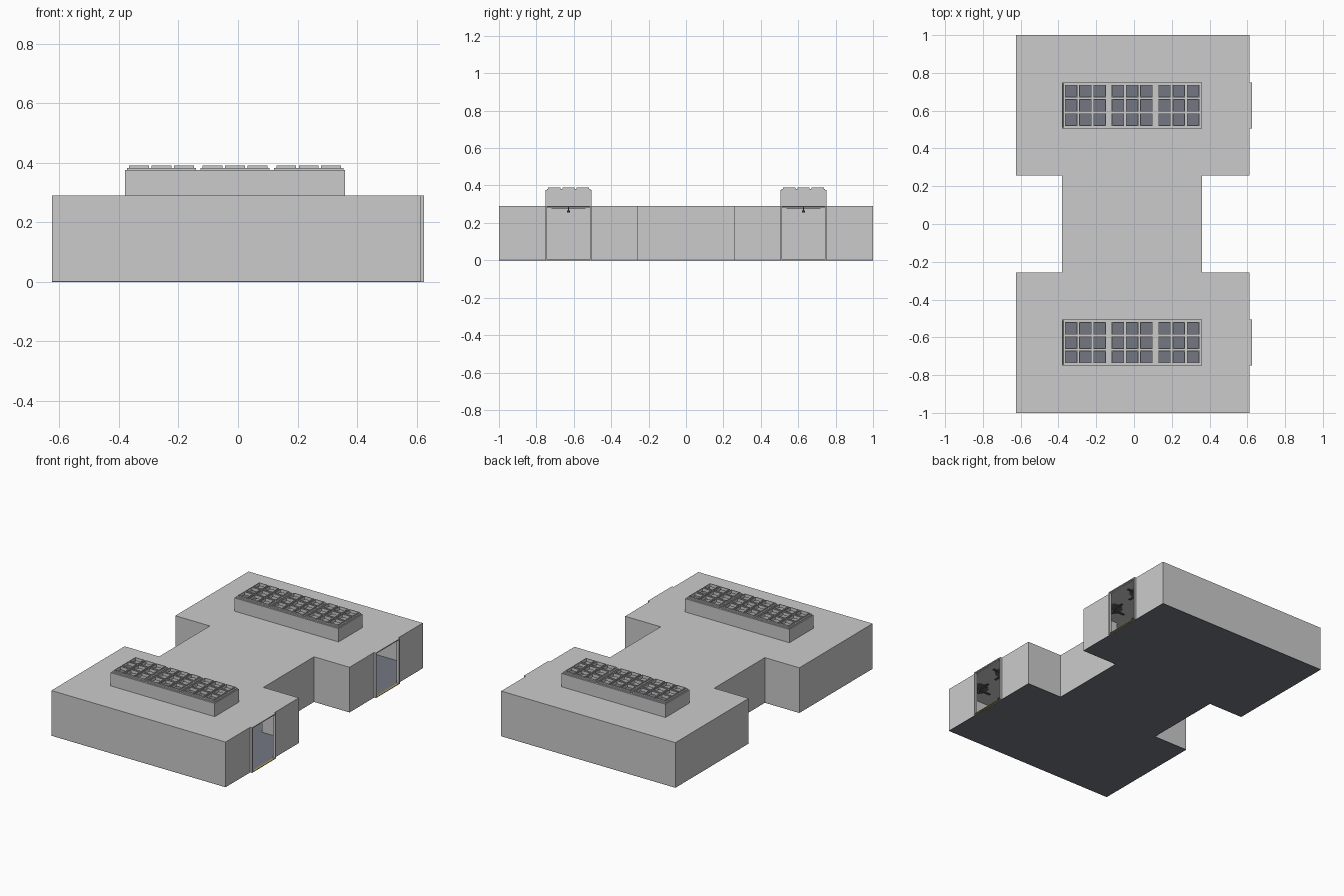
import bpy, bmesh
from mathutils import Matrix, Vector

if "Cube" in bpy.data.objects:
    bpy.data.objects.remove(bpy.data.objects["Cube"])


def material(name, rgb):
    m = bpy.data.materials.new(name)
    m.diffuse_color = (*rgb, 1)
    m.use_nodes = True
    m.node_tree.nodes["Principled BSDF"].inputs["Base Color"].default_value = m.diffuse_color
    return m


GREY = material("light grey wall", (0.60, 0.60, 0.60))
BLUE = material("blue grey floor", (0.175, 0.185, 0.225))
DARK = material("dark grey metal", (0.12, 0.12, 0.12))
YELLOW = material("dull yellow sill", (0.45, 0.36, 0.10))


def finish(name, bm, mat):
    bmesh.ops.recalc_face_normals(bm, faces=bm.faces)
    me = bpy.data.meshes.new(name)
    bm.to_mesh(me)
    bm.free()
    me.materials.append(mat)
    ob = bpy.data.objects.new(name, me)
    bpy.context.collection.objects.link(ob)
    return ob


def box(bm, x0, x1, y0, y1, z0, z1):
    mat = Matrix.Translation(((x0 + x1) / 2, (y0 + y1) / 2, (z0 + z1) / 2)) \
        @ Matrix.Diagonal((x1 - x0, y1 - y0, z1 - z0, 1))
    bmesh.ops.create_cube(bm, size=1, matrix=mat)


def disc(bm, x, y, z0, z1, r, sides=12):
    bmesh.ops.create_cone(bm, cap_ends=True, segments=sides, radius1=r, radius2=r,
                          depth=z1 - z0, matrix=Matrix.Translation((x, y, (z0 + z1) / 2)))


def plan(bm, t, z0, z1):
    """H-shaped footprint, inset by t and extruded."""
    xa, xb, wa, wb, ye, yw = -0.625 + t, 0.612 - t, -0.38 + t, 0.36 - t, 1 - t, 0.257 + t
    pts = [(xa, -ye), (xb, -ye), (xb, -yw), (wb, -yw), (wb, yw), (xb, yw),
           (xb, ye), (xa, ye), (xa, yw), (wa, yw), (wa, -yw), (xa, -yw)]
    f = bm.faces.new([bm.verts.new((x, y, z0)) for x, y in pts])
    r = bmesh.ops.extrude_face_region(bm, geom=[f])
    bmesh.ops.translate(bm, vec=Vector((0, 0, z1 - z0)),
                        verts=[v for v in r["geom"] if isinstance(v, bmesh.types.BMVert)])


def cut(ob, cutter):
    m = ob.modifiers.new("cut", "BOOLEAN")
    m.operation = "DIFFERENCE"
    m.solver = "EXACT"
    m.object = cutter
    bpy.context.view_layer.objects.active = ob
    bpy.ops.object.modifier_apply(modifier=m.name)
    bpy.data.objects.remove(cutter)


X0, X1 = -0.38, 0.36      # roof box extent
BAYS = (-0.628, 0.628)    # centre of each wing
HY = 0.122                # half depth of roof box and doorway

# floor slab
bm = bmesh.new()
plan(bm, 0, 0, 0.003)
finish("floor", bm, BLUE)

# hollow walls and flat roof
bm = bmesh.new()
plan(bm, 0, 0.003, 0.29)
shell = finish("walls_and_roof", bm, GREY)
bm = bmesh.new()
plan(bm, 0.006, -0.1, 0.286)
cut(shell, finish("room_cutter", bm, GREY))
for yc in BAYS:
    bm = bmesh.new()
    box(bm, 0.55, 0.70, yc - HY + 0.006, yc + HY - 0.006, -0.05, 0.283)
    cut(shell, finish("doorway_cutter", bm, GREY))
    bm = bmesh.new()
    box(bm, X0 + 0.005, X1 - 0.005, yc - HY + 0.005, yc + HY - 0.005, 0.2, 0.4)
    cut(shell, finish("skylight_cutter", bm, GREY))

PITCH, HOLE, RIM = 0.0755, 0.058, 0.004
for n, yc in zip(("front", "back"), BAYS):
    # raised roof box
    bm = bmesh.new()
    t = 0.005
    ya, yb = yc - HY, yc + HY
    box(bm, X0, X1, ya, ya + t, 0.29, 0.375)
    box(bm, X0, X1, yb - t, yb, 0.29, 0.375)
    box(bm, X0, X0 + t, ya + t, yb - t, 0.29, 0.375)
    box(bm, X1 - t, X1, ya + t, yb - t, 0.29, 0.375)
    for i in (-0.5, 0.5):
        xm = -0.01 + i * 0.247
        box(bm, xm - 0.012, xm + 0.012, ya + t, yb - t, 0.37, 0.375)
    finish(n + "_roof_box", bm, GREY)

    # three open skylight grids with raised rims
    bm = bmesh.new()
    h = HOLE / 2
    edge = 0.1165
    stops = [-edge, -PITCH - h, -PITCH + h, -h, h, PITCH - h, PITCH + h, edge]
    for i in (-1, 0, 1):
        xc = -0.01 + i * 0.247
        for a, b in zip(stops[::2], stops[1::2]):
            box(bm, xc - edge, xc + edge, yc + a, yc + b, 0.37, 0.382)
            for c, d in zip(stops[1:-1:2], stops[2:-1:2]):
                box(bm, xc + a, xc + b, yc + c, yc + d, 0.37, 0.382)
        for p in (-PITCH, 0, PITCH):
            for q in (-PITCH, 0, PITCH):
                x, y, o = xc + p, yc + q, h + RIM
                for s in (-1, 1):
                    u, v = sorted((s * h, s * o))
                    box(bm, x - o, x + o, y + u, y + v, 0.38, 0.39)
                    box(bm, x + u, x + v, y - h, y + h, 0.38, 0.39)
    finish(n + "_skylights", bm, GREY)

    # door frame
    bm = bmesh.new()
    for s in (-1, 1):
        u, v = sorted((s * HY, s * (HY - 0.008)))
        box(bm, 0.608, 0.625, yc + u, yc + v, 0, 0.29)
    box(bm, 0.608, 0.625, yc - HY + 0.008, yc + HY - 0.008, 0.284, 0.29)
    finish(n + "_door_frame", bm, GREY)
    bm = bmesh.new()
    box(bm, 0.613, 0.625, yc - HY + 0.008, yc + HY - 0.008, 0, 0.004)
    finish(n + "_door_sill", bm, YELLOW)

# ceiling lamps, one per bay that has no skylight
bm = bmesh.new()
for i in range(-2, 3):
    for y in (0.125, 0.378, 0.628, 0.875):
        if (abs(i) == 2 and y < 0.2) or (abs(i) < 2 and y == 0.628):
            continue
        for s in (-1, 1):
            x, yy = -0.008 + i * 0.247, s * y
            disc(bm, x, yy, 0.282, 0.286, 0.06)
            box(bm, x - 0.09, x + 0.09, yy - 0.007, yy + 0.007, 0.274, 0.278)
            box(bm, x - 0.007, x + 0.007, yy - 0.09, yy + 0.09, 0.274, 0.278)
            disc(bm, x, yy, 0.264, 0.282, 0.003, 6)
            disc(bm, x, yy, 0.256, 0.266, 0.007, 8)
finish("ceiling_lamps", bm, DARK)
